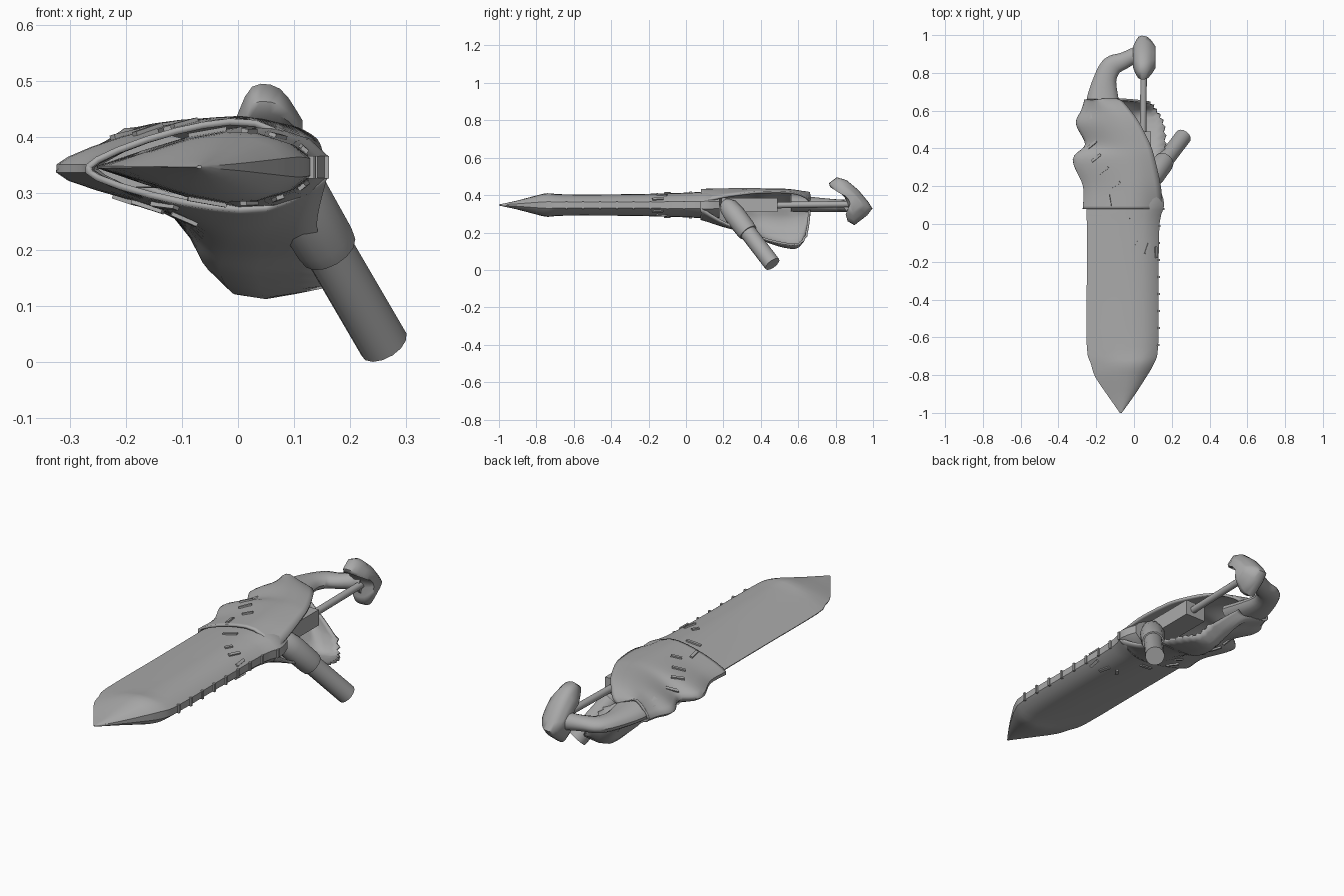
import bpy, bmesh, math
from mathutils import Vector
from mathutils.bvhtree import BVHTree

if "Cube" in bpy.data.objects:
    bpy.data.objects.remove(bpy.data.objects["Cube"])

steel = bpy.data.materials.new("grey steel")
steel.diffuse_color = (0.4, 0.4, 0.4, 1)
steel.use_nodes = True
steel.node_tree.nodes["Principled BSDF"].inputs["Base Color"].default_value = steel.diffuse_color
ZC = 0.347


def spline(rows, n):
    """Catmull-Rom resampling of equal-length rows, n steps per span."""
    out = []
    for i in range(len(rows) - 1):
        a, b, c, d = (rows[max(i - 1, 0)], rows[i], rows[i + 1], rows[min(i + 2, len(rows) - 1)])
        for k in range(n):
            t = k / n
            out.append([0.5 * (2 * q + (r - p) * t + (2 * p - 5 * q + 4 * r - s) * t * t
                               + (3 * q - p - 3 * r + s) * t ** 3) for p, q, r, s in zip(a, b, c, d)])
    return out + [list(rows[-1])]


def loft(name, rings, closed=True, angle=40):
    """Skin a list of equally sized point rings."""
    bm = bmesh.new()
    vs = [[bm.verts.new(p) for p in ring] for ring in rings]
    n = len(vs[0])
    for a, b in zip(vs, vs[1:]):
        for i in range(n if closed else n - 1):
            j = (i + 1) % n
            bm.faces.new((a[i], a[j], b[j], b[i]))
    if closed:
        bm.faces.new(vs[0])
        bm.faces.new(vs[-1])
    bmesh.ops.recalc_face_normals(bm, faces=bm.faces)
    me = bpy.data.meshes.new(name)
    bm.to_mesh(me)
    bm.free()
    ob = bpy.data.objects.new(name, me)
    bpy.context.collection.objects.link(ob)
    return finish(ob, name, angle)


def finish(ob, name, angle=40):
    ob.name = name
    ob.data.materials.append(steel)
    bpy.ops.object.select_all(action='DESELECT')
    ob.select_set(True)
    bpy.context.view_layer.objects.active = ob
    bpy.ops.object.shade_smooth_by_angle(angle=math.radians(angle))
    return ob


def rod(name, a, b, r, sides=12):
    a, b = Vector(a), Vector(b)
    bpy.ops.mesh.primitive_cylinder_add(vertices=sides, radius=r, depth=(b - a).length, location=(a + b) / 2)
    ob = bpy.context.object
    ob.rotation_euler = (b - a).to_track_quat('Z', 'Y').to_euler()
    return finish(ob, name)


def box(name, loc, size, rot=None):
    bpy.ops.mesh.primitive_cube_add(size=1, location=loc)
    ob = bpy.context.object
    ob.scale = size
    if rot:
        ob.rotation_euler = rot
    return finish(ob, name)


# Blade: sharp edge on the left, rounded spine on the right
half = [(0, 0.03), (0.2, 0.42), (0.42, 0.8), (0.62, 1), (0.78, 0.96), (0.92, 0.7), (1, 0.28)]
blade_rows = [(-1, -.075, -.065, .003), (-.91, -.138, 0, .022), (-.81, -.205, .065, .048),
              (-.74, -.228, .105, .063), (-.65, -.25, .128, .057), (-.3, -.25, .13, .058),
              (0, -.25, .135, .066), (.1, -.25, .16, .072), (.18, -.24, .14, .07)]
rings = []
for y, l, r, h in spline(blade_rows, 3):
    up = [(l + (r - l) * t, y, ZC + h * k) for t, k in half]
    dn = [(x, y, 2 * ZC - z) for x, y, z in reversed(up)]
    rings.append(up + dn)
blade = loft("blade", rings)

# Hand guard: shell with a C section, open to the right, scalloped lower lip
# y, top lip x z, crown x z, left x, belly x z, bowl x z, lower lip x z
guard_rows = [
    (.08, .15, .36, .03, .425, -.25, -.10, .285, .05, .275, .155, .33),
    (.20, .14, .39, .02, .430, -.25, -.12, .275, .00, .235, .14, .255),
    (.34, .11, .41, .00, .432, -.30, -.12, .270, -.02, .20, .15, .20),
    (.42, .085, .415, -.01, .430, -.24, -.11, .265, -.03, .165, .16, .165),
    (.53, .03, .415, -.06, .428, -.285, -.11, .26, -.01, .13, .15, .14),
    (.60, -.02, .405, -.10, .420, -.26, -.11, .27, .00, .135, .11, .14),
    (.645, -.06, .385, -.13, .405, -.25, -.14, .29, -.05, .22, .06, .20),
    (.66, -.09, .37, -.15, .395, -.25, -.16, .31, -.11, .30, -.08, .32)]
rings = []
for i, (y, tx, tz, cx, cz, l, ax, az, bx, bz, rx, rz) in enumerate(spline(guard_rows, 5)):
    scallop = 0.012 * (i % 2) if 0.3 < y < 0.65 else 0
    sec = [(tx, y, tz), (cx, y, cz), ((cx + l) / 2, y, .411), (l, y, .36), (l, y, .328),
           (ax, y, az), (bx, y, bz), (rx + scallop, y + scallop * 0.5, rz)]
    rings.append(spline(sec, 3))
guard = loft("hand_guard", rings, closed=False, angle=50)
solid = guard.modifiers.new("thickness", 'SOLIDIFY')
solid.thickness = 0.012
solid.offset = 0

# Curved arm from the guard to the pommel: x, y, z, half width, half height
arm_rows = [(-.165, .56, .36, .10, .05), (-.165, .67, .35, .083, .042), (-.152, .77, .345, .06, .036),
            (-.118, .835, .342, .055, .034), (-.06, .862, .342, .045, .034), (.0, .89, .347, .043, .04),
            (.05, .90, .352, .06, .055)]
path = spline(arm_rows, 4)
rings = []
for i, (x, y, z, w, h) in enumerate(path):
    p, q = path[max(i - 1, 0)], path[min(i + 1, len(path) - 1)]
    d = Vector((q[0] - p[0], q[1] - p[1], 0)).normalized()
    rings.append([(x + d.y * w * math.cos(t), y - d.x * w * math.cos(t), z + h * math.sin(t))
                  for t in (k * math.tau / 14 for k in range(14))])
loft("guard_arm", rings)

# Pommel: crescent profile, narrowed towards both sides
crescent = [(.77, .46), (.81, .49), (.86, .475), (.92, .425), (.97, .365), (.992, .33), (.965, .295),
            (.90, .245), (.865, .265), (.855, .30), (.87, .34), (.855, .38), (.82, .42), (.775, .44)]
rings = []
for x, s in spline([(-.005, .5), (.025, 1), (.075, .97), (.115, .5)], 3):
    rings.append([(x, .885 + (y - .885) * s, .37 + (z - .37) * s) for y, z in crescent])
loft("pommel", rings, angle=60)

# Grip rod and the block it plugs into
rod("grip_rod", (.048, .46, .346), (.052, .89, .352), .017)
box("grip_block", (.035, .34, .347), (.11, .30, .076))

# Side barrel with a thicker tapered sleeve
start, end = Vector((.085, .232, .331)), Vector((.26, .462, .031))
rod("barrel", start, end, .045, 14)
axis = (end - start).normalized()
u = axis.orthogonal().normalized()
v = axis.cross(u)
rings = []
for t, r in ((-.10, .03), (-.02, .05), (.12, .058), (.38, .056), (.44, .052)):
    c = start.lerp(end, t)
    rings.append([c + (u * math.cos(a) + v * math.sin(a)) * r for a in (k * math.tau / 14 for k in range(14))])
loft("barrel_sleeve", rings)

# Small raised tabs, seated on the top and bottom surfaces: x, y, length, angle
bpy.context.view_layer.update()
trees = [BVHTree.FromObject(o, bpy.context.evaluated_depsgraph_get()) for o in (blade, guard)]
tabs = [(-.22, .42, .06, 35), (-.20, .35, .06, 38), (-.16, .285, .06, 35), (-.095, .21, .05, 30),
        (-.13, .125, .06, 100), (-.055, .02, .07, 10), (.02, -.10, .035, 60), (.07, -.13, .06, 70),
        (.115, -.15, .06, 95)]
for x, y, length, ang in tabs:
    for side in (1, -1):
        hits = [t.ray_cast(Vector((x, y, side)), Vector((0, 0, -side))) for t in trees]
        hits = [h for h in hits if h[0]]
        if hits:
            pos, nrm = min(hits, key=lambda h: h[3])[:2]
            nrm = nrm if nrm.z * side > 0 else -nrm
            q = Vector((0, 0, 1)).rotation_difference(nrm)
            ob = box("surface_tab", pos, (length, .014, .014))
            ob.rotation_mode = 'QUATERNION'
            turn = Vector((1, 0, 0)).rotation_difference(
                Vector((math.cos(math.radians(ang)), math.sin(math.radians(ang)), 0)))
            ob.rotation_quaternion = q @ turn

# Row of tabs along the spine
for i in range(9):
    y = -.64 + i * .09
    hit = trees[0].ray_cast(Vector((1, y, ZC)), Vector((-1, 0, 0)))[0]
    if hit:
        box("spine_tab", hit, (.014, .011, .04))
